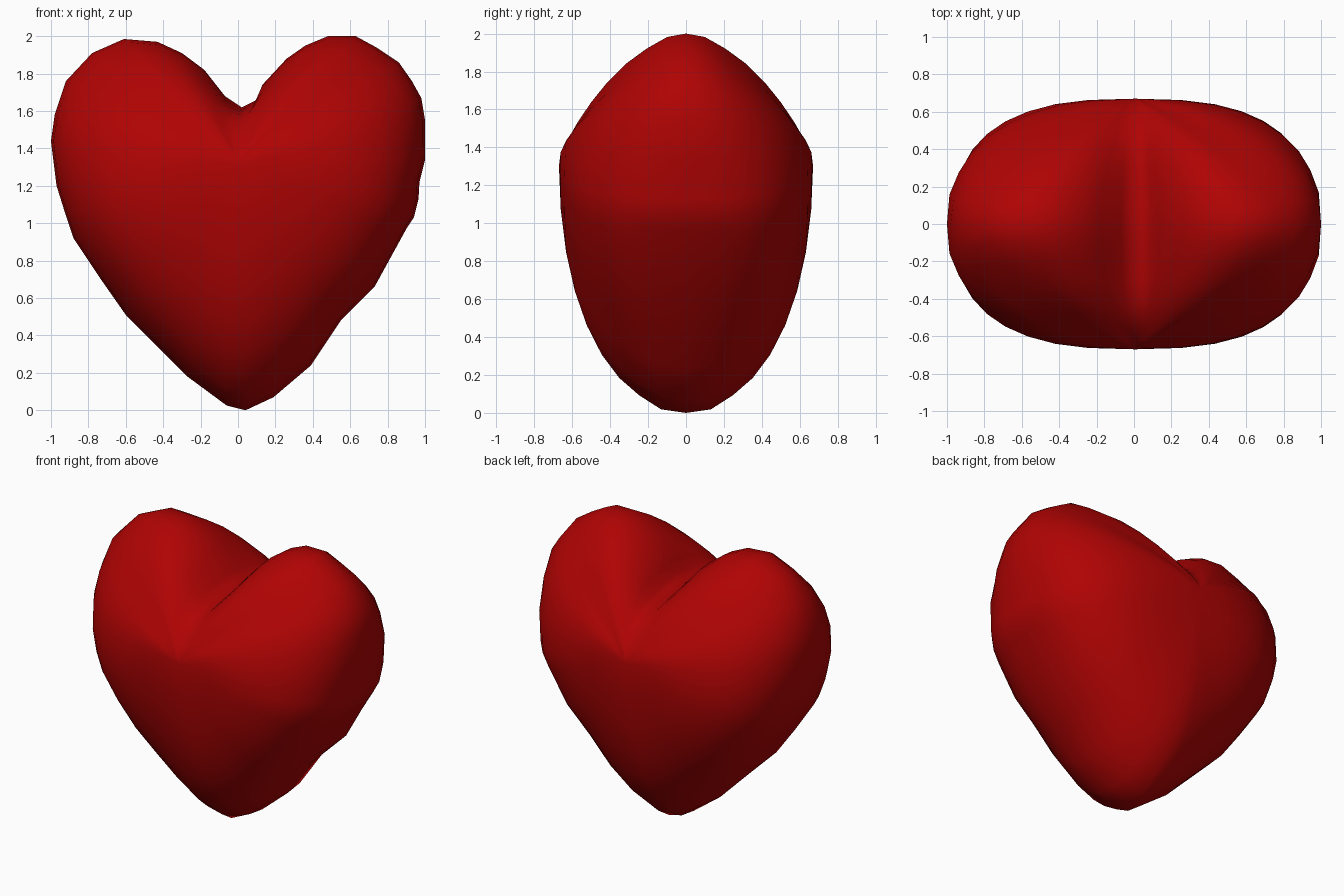
import bpy, bmesh, math

if "Cube" in bpy.data.objects:
    bpy.data.objects.remove(bpy.data.objects["Cube"])

# front outline (x, z), clockwise from the cleft
OUTLINE = [(0.02, 1.62), (0.10, 1.66), (0.13, 1.74), (0.26, 1.88), (0.36, 1.95), (0.48, 2.0),
           (0.63, 2.0), (0.74, 1.94), (0.86, 1.86), (0.93, 1.76), (0.98, 1.67), (1.0, 1.55),
           (1.0, 1.34), (0.97, 1.22), (0.965, 1.13), (0.94, 1.03), (0.90, 0.97), (0.73, 0.66),
           (0.55, 0.48), (0.39, 0.24), (0.19, 0.07), (0.04, 0.0), (-0.06, 0.025), (-0.27, 0.18),
           (-0.45, 0.36), (-0.60, 0.51), (-0.74, 0.71), (-0.88, 0.92), (-0.92, 1.04), (-0.97, 1.2),
           (-1.0, 1.44), (-0.98, 1.58), (-0.92, 1.76), (-0.78, 1.91), (-0.61, 1.985),
           (-0.43, 1.97), (-0.30, 1.91), (-0.18, 1.82), (-0.07, 1.68)]
CZ, DEPTH, STEPS = 1.33, 0.67, 9


def roundness(x, z):
    """Superellipse exponents (outward, depth): full at the sides, tapering over the lobes."""
    u = (z - CZ) / math.hypot(x, z - CZ)
    if u > 0:
        s = min(1, u / 0.6)
        return 2.55 - 1.4 * s, 2.55 - 0.72 * s
    p = 2.55 - 0.4 * u ** 4 + 0.3 * math.sin(-math.pi * u)
    return p, p


def fill_cleft(x, z, depth):
    """The cleft gets shallower towards the front and back."""
    w = min(1, max(0, (depth - 0.3) / 0.6))
    w = w * w * (3 - 2 * w)
    target = max(z, 1.82) if abs(x) < 0.4 and z > CZ else z
    return z + w * (target - z)


# heart body: outline rings shrinking towards a front and a back pole
bm = bmesh.new()
rings = []
for k in range(-STEPS + 1, STEPS):
    a = math.pi / 2 * k / STEPS
    ring = []
    for x, z in OUTLINE:
        p, q = roundness(x, z)
        t = math.cos(a) ** (2 / p)
        depth = abs(math.sin(a)) ** (2 / q)
        dz = fill_cleft(x, z, depth) - CZ
        ring.append(bm.verts.new((x * t, math.copysign(depth, k) * DEPTH, CZ + dz * t)))
    rings.append(ring)
n = len(OUTLINE)
for r0, r1 in zip(rings, rings[1:]):
    for i in range(n):
        j = (i + 1) % n
        bm.faces.new((r0[i], r0[j], r1[j], r1[i]))
for ring, y in ((rings[0], -DEPTH), (rings[-1], DEPTH)):
    pole = bm.verts.new((0, y, CZ))
    for i in range(n):
        bm.faces.new((ring[i], ring[(i + 1) % n], pole))
# soften the creases inside the outline
inner = [v for v in bm.verts if abs(v.co.y) > 0.2]
for _ in range(2):
    bmesh.ops.smooth_vert(bm, verts=inner, factor=0.3, use_axis_x=True, use_axis_z=True)
bmesh.ops.recalc_face_normals(bm, faces=bm.faces[:])
for f in bm.faces:
    f.smooth = True

mesh = bpy.data.meshes.new("heart")
bm.to_mesh(mesh)
bm.free()
heart = bpy.data.objects.new("heart", mesh)
bpy.context.collection.objects.link(heart)

red = bpy.data.materials.new("deep red")
red.diffuse_color = (0.43, 0.001, 0.001, 1)
red.use_nodes = True
red.node_tree.nodes["Principled BSDF"].inputs["Base Color"].default_value = red.diffuse_color
mesh.materials.append(red)
